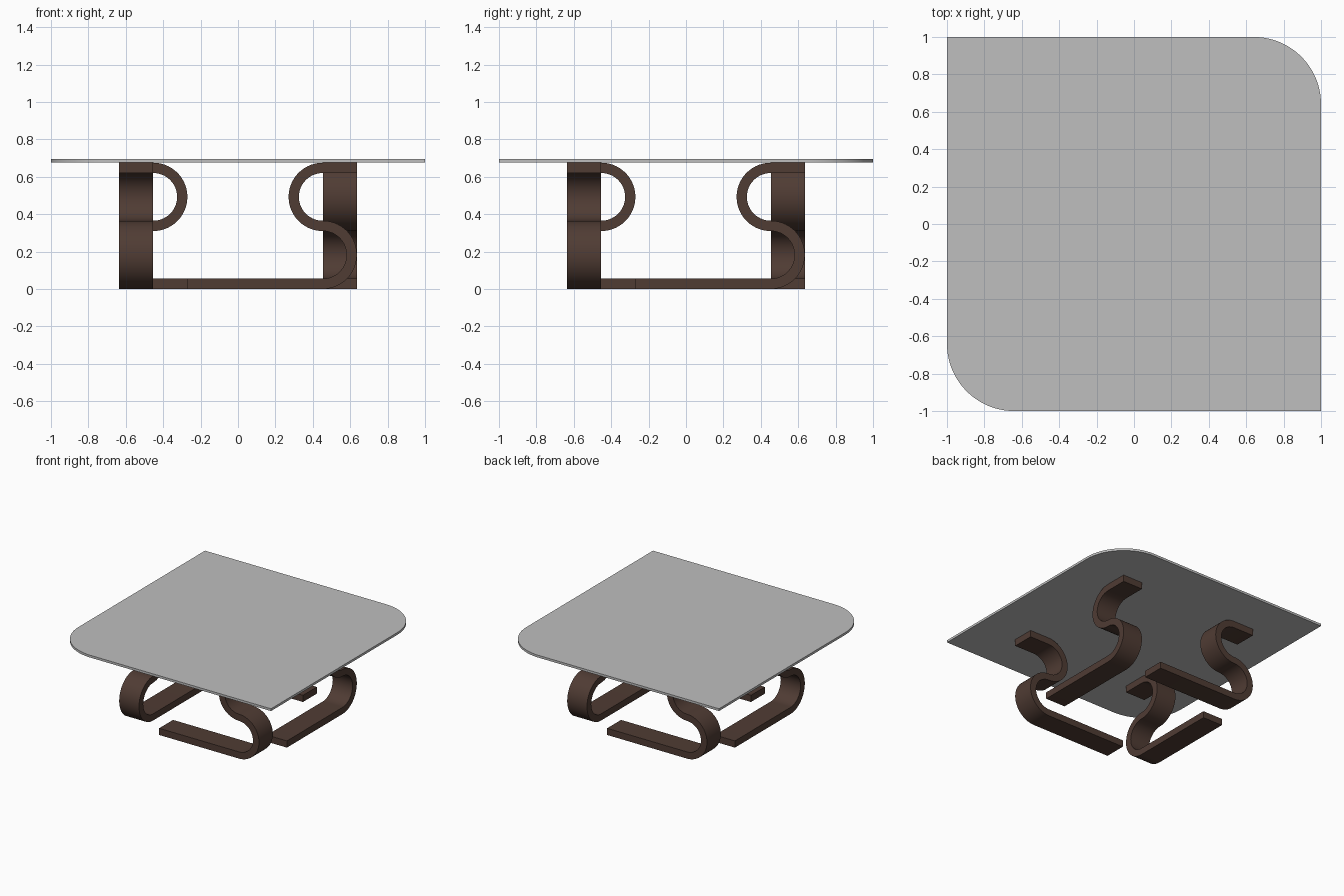
import bpy, bmesh, math
from mathutils import Matrix

if "Cube" in bpy.data.objects:
    bpy.data.objects.remove(bpy.data.objects["Cube"])


def material(name, rgb):
    m = bpy.data.materials.new(name)
    m.diffuse_color = (*rgb, 1)
    m.use_nodes = True
    m.node_tree.nodes["Principled BSDF"].inputs["Base Color"].default_value = m.diffuse_color
    return m


wood = material("dark brown wood", (0.08, 0.045, 0.034))
glass = material("grey glass", (0.52, 0.52, 0.52))


def prism(name, outline, depth, matrix, mat):
    """Extrude a closed 2D outline along local z and place it."""
    bm = bmesh.new()
    face = bm.faces.new([bm.verts.new((x, y, 0)) for x, y in outline])
    ext = bmesh.ops.extrude_face_region(bm, geom=[face])
    bmesh.ops.translate(bm, vec=(0, 0, depth),
                        verts=[v for v in ext["geom"] if isinstance(v, bmesh.types.BMVert)])
    bmesh.ops.transform(bm, matrix=matrix, verts=bm.verts)
    bmesh.ops.recalc_face_normals(bm, faces=bm.faces)
    me = bpy.data.meshes.new(name)
    bm.to_mesh(me)
    bm.free()
    me.materials.append(mat)
    ob = bpy.data.objects.new(name, me)
    bpy.context.collection.objects.link(ob)
    bpy.ops.object.select_all(action='DESELECT')
    ob.select_set(True)
    bpy.context.view_layer.objects.active = ob
    bpy.ops.object.shade_smooth_by_angle(angle=math.radians(30))
    return ob


def arc(cx, cy, r, a0, a1, n=28):
    return [(cx + r * math.cos(math.radians(a0 + (a1 - a0) * i / n)),
             cy + r * math.sin(math.radians(a0 + (a1 - a0) * i / n))) for i in range(n + 1)]


# S-shaped leg band: top tab, upper curl, lower curl, long floor bar
T, R, CX = 0.055, 0.155, 0.453
RI, RO = R - T / 2, R + T / 2
ZL = RO                # centre height of the lower curl
ZU = RO + 2 * R        # centre height of the upper curl
TOP = ZU + RO
side_a = [(0.635, TOP)] + arc(CX, ZU, RO, 90, 270) + arc(CX, ZL, RI, 90, -90) + [(-0.272, T)]
side_b = [(0.635, TOP - T)] + arc(CX, ZU, RI, 90, 270) + arc(CX, ZL, RO, 90, -90) + [(-0.272, 0)]
outline = side_a + side_b[::-1]

# Four legs in a pinwheel
stand = Matrix.Translation((0, -0.455, 0)) @ Matrix.Rotation(math.pi / 2, 4, 'X')
for i, name in enumerate(("front_leg", "right_leg", "back_leg", "left_leg")):
    prism(name, outline, 0.18, Matrix.Rotation(i * math.pi / 2, 4, 'Z') @ stand, wood)

# Thin top with two opposite rounded corners
C = 0.36
top = [(1, -1)] + arc(1 - C, 1 - C, C, 0, 90) + [(-1, 1)] + arc(C - 1, C - 1, C, 180, 270)
prism("table_top", top, 0.019, Matrix.Translation((0, 0, TOP + 0.001)), glass)
